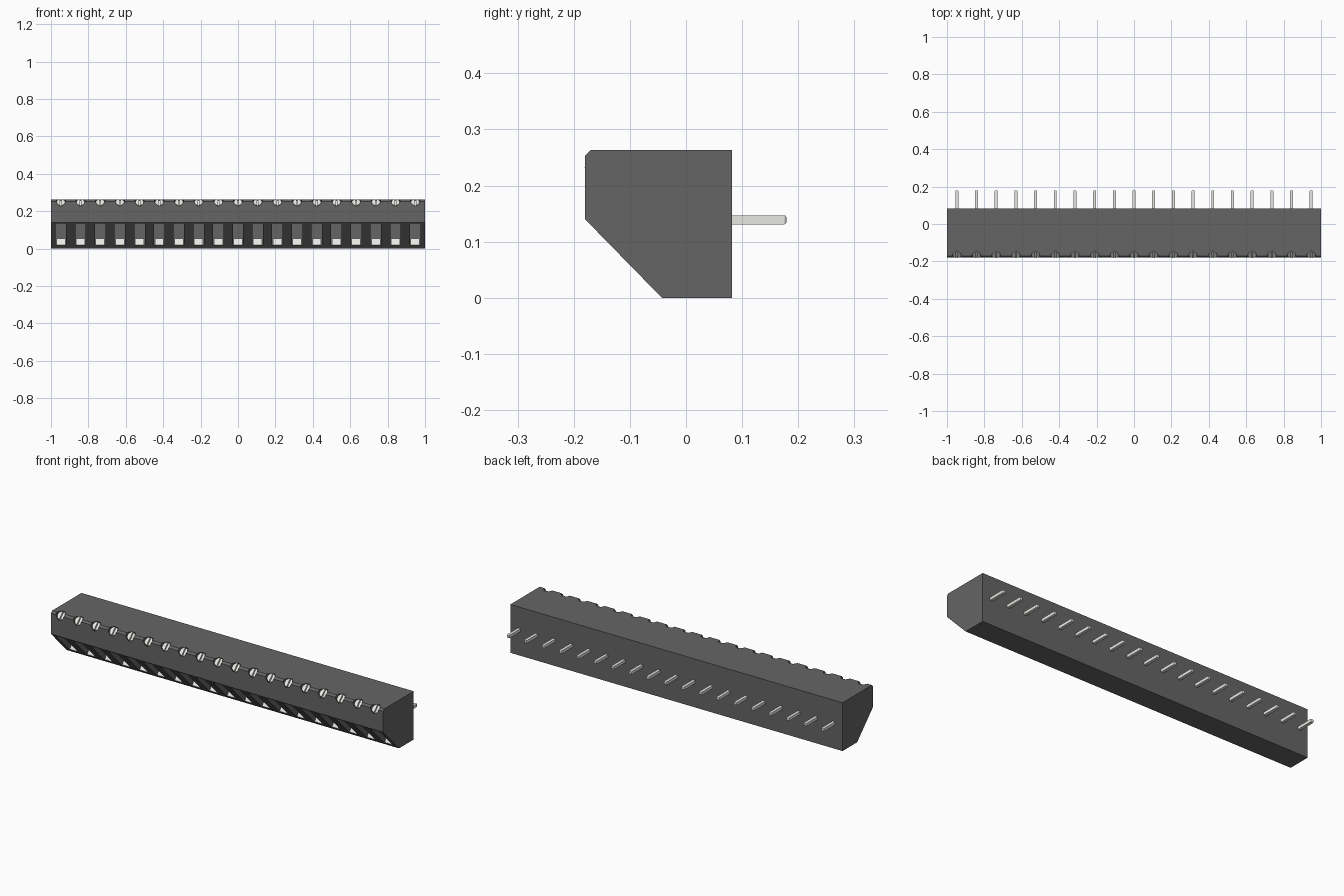
import bpy, bmesh, math
from mathutils import Matrix, Vector

if "Cube" in bpy.data.objects:
    bpy.data.objects.remove(bpy.data.objects["Cube"])

N, PITCH = 19, 2 / 19
XS = [(i - (N - 1) / 2) * PITCH for i in range(N)]
TILT = Matrix.Rotation(math.radians(45), 4, 'X')      # local +z -> up and forward
AXIS = Vector((0, -1, 1)).normalized()
CORNER = Vector((0, -0.18, 0.263))


def material(name, c):
    m = bpy.data.materials.new(name)
    m.diffuse_color = (c[0], c[1], c[2], 1)
    m.use_nodes = True
    m.node_tree.nodes["Principled BSDF"].inputs["Base Color"].default_value = m.diffuse_color
    return m


def finish(name, bm, mat=None):
    bmesh.ops.recalc_face_normals(bm, faces=bm.faces[:])
    me = bpy.data.meshes.new(name)
    bm.to_mesh(me)
    bm.free()
    ob = bpy.data.objects.new(name, me)
    bpy.context.collection.objects.link(ob)
    if mat:
        me.materials.append(mat)
    return ob


def box(bm, lo, hi):
    lo, hi = Vector(lo), Vector(hi)
    m = Matrix.Translation((lo + hi) / 2) @ Matrix.Diagonal((*(hi - lo), 1))
    return bmesh.ops.create_cube(bm, size=1, matrix=m)['verts']


def tilted_cyl(bm, x, r, depth_from, depth_to):
    mid = CORNER + Vector((x, 0, 0)) - AXIS * (depth_from + depth_to) / 2
    bmesh.ops.create_cone(bm, cap_ends=True, segments=24, radius1=r, radius2=r,
                          depth=depth_to - depth_from,
                          matrix=Matrix.Translation(mid) @ TILT)


def prism(bm, profile, x0, x1):
    f = bm.faces.new([bm.verts.new((x0, y, z)) for y, z in profile])
    g = bmesh.ops.extrude_face_region(bm, geom=[f])['geom']
    bmesh.ops.translate(bm, vec=(x1 - x0, 0, 0),
                        verts=[v for v in g if isinstance(v, bmesh.types.BMVert)])


def cut(ob, cutter):
    mod = ob.modifiers.new("cut", 'BOOLEAN')
    mod.operation, mod.solver, mod.object = 'DIFFERENCE', 'EXACT', cutter
    dg = bpy.context.evaluated_depsgraph_get()
    me = bpy.data.meshes.new_from_object(ob.evaluated_get(dg))
    ob.modifiers.clear()
    ob.data = me
    bpy.data.objects.remove(cutter)


plastic = material("dark_plastic", (0.13, 0.13, 0.13))
metal = material("metal", (0.8, 0.8, 0.77))

# Housing: extruded side profile
bm = bmesh.new()
prism(bm, [(-0.043, 0), (0.082, 0), (0.082, 0.263), (-0.17, 0.263),
           (-0.18, 0.253), (-0.18, 0.14)], -1, 1)
housing = finish("housing", bm, plastic)

# Wire entries in the slope and screw holes in the top front edge
bm = bmesh.new()
for x in XS:
    box(bm, (x - 0.028, -0.3, 0.018), (x + 0.028, -0.02, 0.135))
    tilted_cyl(bm, x, 0.025, -0.05, 0.06)
cut(housing, finish("cutter", bm))

# Slotted screw heads
bm = bmesh.new()
for x in XS:
    tilted_cyl(bm, x, 0.0225, 0.021, 0.058)
screws = finish("screw_heads", bm, metal)
bm = bmesh.new()
for x in XS:
    vs = box(bm, (-0.003, -0.04, -0.008), (0.003, 0.04, 0.03))
    c = CORNER + Vector((x, 0, 0)) - AXIS * 0.021
    bmesh.ops.transform(bm, matrix=Matrix.Translation(c) @ TILT, verts=vs)
cut(screws, finish("slot_cutter", bm))

# Wire clamps low inside each entry
bm = bmesh.new()
for x in XS:
    prism(bm, [(-0.058, 0.018), (-0.02, 0.018), (-0.02, 0.054), (-0.036, 0.054)],
          x - 0.024, x + 0.024)
finish("wire_clamps", bm, metal)

# Contact pins on the back, with chamfered tips
bm = bmesh.new()
for x in XS:
    vs = box(bm, (x - 0.008, 0.07, 0.131), (x + 0.008, 0.179, 0.147))
    tip = {e for v in vs if v.co.y > 0.1 for e in v.link_edges
           if all(w.co.y > 0.1 for w in e.verts)}
    bmesh.ops.bevel(bm, geom=list(tip), offset=0.004, segments=2,
                    profile=0.5, affect='EDGES')
finish("contact_pins", bm, metal)
